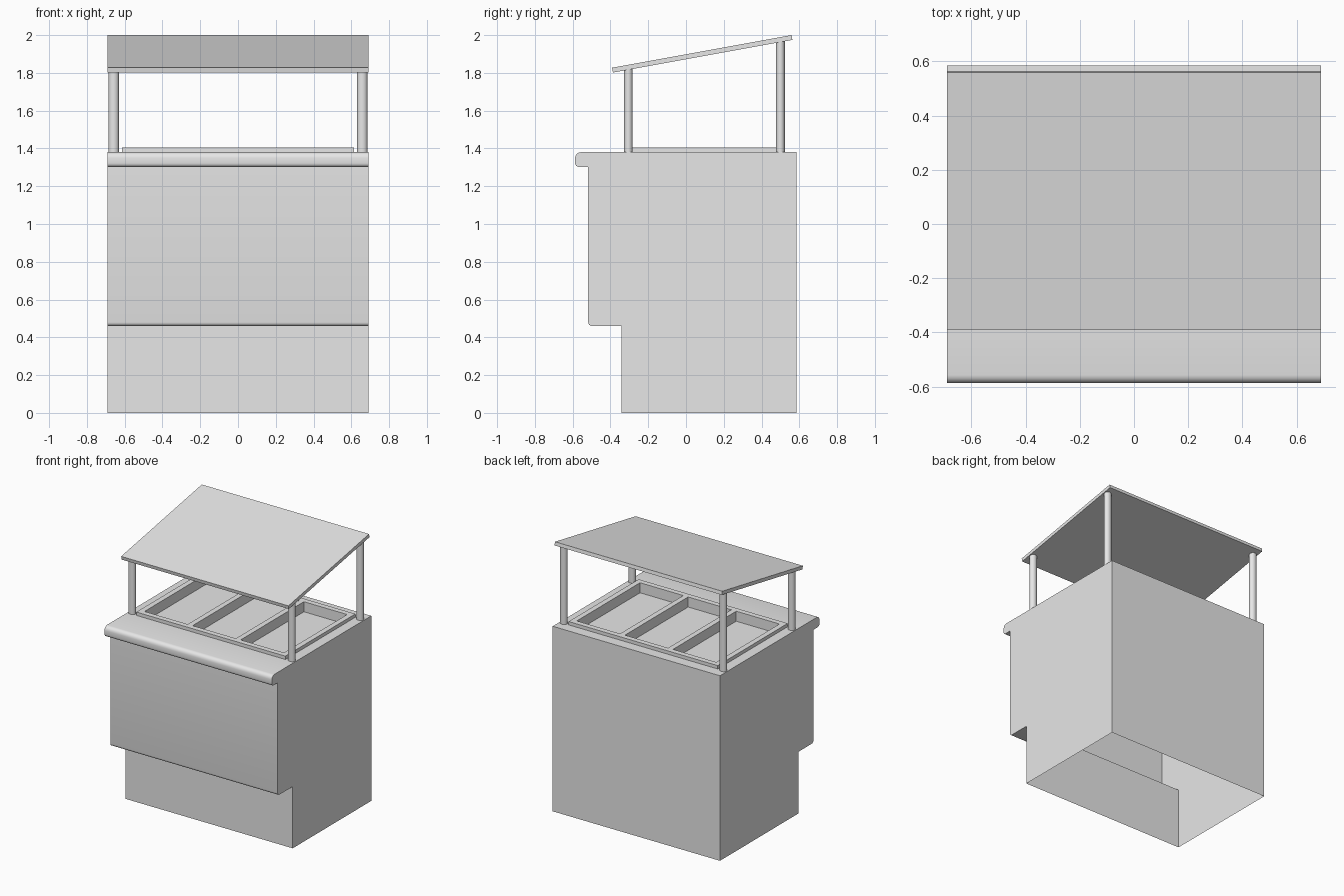
import bpy, bmesh, math
from mathutils import Matrix

cube = bpy.data.objects.get("Cube")
if cube:
    bpy.data.objects.remove(cube, do_unlink=True)

grey = bpy.data.materials.new("light_grey")
grey.use_nodes = True
grey.diffuse_color = (0.8, 0.8, 0.8, 1)
grey.node_tree.nodes["Principled BSDF"].inputs["Base Color"].default_value = (0.8, 0.8, 0.8, 1)

HALF = 0.69                      # half width of cabinet and roof
BACK, TOP = 0.585, 1.38          # back plane and counter height
RIM_X, RIM_FRONT, RIM_BACK = 0.615, -0.32, 0.505
BAR = 0.04                       # width of rim and dividers


def finish(name, bm):
    mesh = bpy.data.meshes.new(name)
    bm.to_mesh(mesh)
    bm.free()
    obj = bpy.data.objects.new(name, mesh)
    bpy.context.collection.objects.link(obj)
    mesh.materials.append(grey)
    bpy.ops.object.select_all(action="DESELECT")
    obj.select_set(True)
    bpy.context.view_layer.objects.active = obj
    bpy.ops.object.shade_smooth_by_angle(angle=math.radians(30))
    return obj


def arc(y, z, radius, start, steps=4):
    """Quarter turn, counter-clockwise from start degrees."""
    angles = [math.radians(start + 90 * i / steps) for i in range(steps + 1)]
    return [(y + radius * math.cos(a), z + radius * math.sin(a)) for a in angles]


# Cabinet: side profile swept across the width, open underneath
profile = [(RIM_FRONT, TOP)]
profile += arc(-0.557, TOP - 0.03, 0.03, 90)
profile += arc(-0.567, 1.322, 0.02, 180)
profile += [(-0.518, 1.302)]
profile += arc(-0.498, 0.48, 0.02, 180)
profile += [(-0.341, 0.46), (-0.341, 0), (BACK, 0), (BACK, TOP)]
bm = bmesh.new()
left = [bm.verts.new((HALF, y, z)) for y, z in profile]
right = [bm.verts.new((-HALF, y, z)) for y, z in profile]
for i in range(len(profile) - 1):
    if profile[i][1] == 0 and profile[i + 1][1] == 0:
        continue
    bm.faces.new((left[i], left[i + 1], right[i + 1], right[i]))
bm.faces.new(left)
bm.faces.new(right)
bmesh.ops.recalc_face_normals(bm, faces=bm.faces)
finish("cabinet", bm)

# Countertop: raised rim with three sunken wells
well = (2 * RIM_X - 4 * BAR) / 3
xs = [-HALF, -RIM_X]
for i in range(3):
    xs += [xs[-1] + BAR, xs[-1] + BAR + well]
xs += [RIM_X, HALF]
ys = [RIM_FRONT, RIM_FRONT + BAR, RIM_BACK - BAR, RIM_BACK, BACK]


def cell_height(i, j):
    if not (0 < i < len(xs) - 2 and j < 3):
        return TOP
    return TOP - 0.05 if j == 1 and i % 2 == 0 else TOP + 0.025


bm = bmesh.new()


def quad(*points):
    bm.faces.new([bm.verts.new(p) for p in points])


for i in range(len(xs) - 1):
    for j in range(len(ys) - 1):
        x0, x1, y0, y1 = xs[i], xs[i + 1], ys[j], ys[j + 1]
        h = cell_height(i, j)
        quad((x0, y0, h), (x1, y0, h), (x1, y1, h), (x0, y1, h))
        # Upright faces wherever a neighbouring cell is lower
        sides = [(i - 1, j, (x0, y1), (x0, y0)), (i + 1, j, (x1, y0), (x1, y1)),
                 (i, j - 1, (x0, y0), (x1, y0)), (i, j + 1, (x1, y1), (x0, y1))]
        for ni, nj, a, b in sides:
            inside = 0 <= ni < len(xs) - 1 and nj < len(ys) - 1
            low = cell_height(ni, nj) if inside and nj >= 0 else TOP
            if low < h:
                quad((*a, low), (*b, low), (*b, h), (*a, h))
bmesh.ops.remove_doubles(bm, verts=bm.verts, dist=0.0001)
finish("countertop_with_wells", bm)

# Sloping roof panel
SLOPE = math.radians(10.3)
THICK = 0.026
ROOF_Y, ROOF_Z = 0.086, 1.901
bm = bmesh.new()
bmesh.ops.create_cube(bm, size=1, matrix=Matrix.Translation((0, ROOF_Y, ROOF_Z))
                      @ Matrix.Rotation(SLOPE, 4, "X")
                      @ Matrix.Diagonal((2 * HALF, 0.966, THICK, 1)))
finish("roof_panel", bm)

# Four round posts, ending inside the roof
for depth, y in (("front", -0.305), ("back", 0.5)):
    top = ROOF_Z + (y - ROOF_Y) * math.tan(SLOPE)
    for side, sign in (("left", 1), ("right", -1)):
        bm = bmesh.new()
        bmesh.ops.create_cone(bm, cap_ends=True, segments=24, radius1=1, radius2=1, depth=1,
                              matrix=Matrix.Translation((sign * 0.658, y, (TOP + top) / 2))
                              @ Matrix.Diagonal((0.027, 0.023, top - TOP, 1)))
        finish(f"{depth}_{side}_post", bm)
